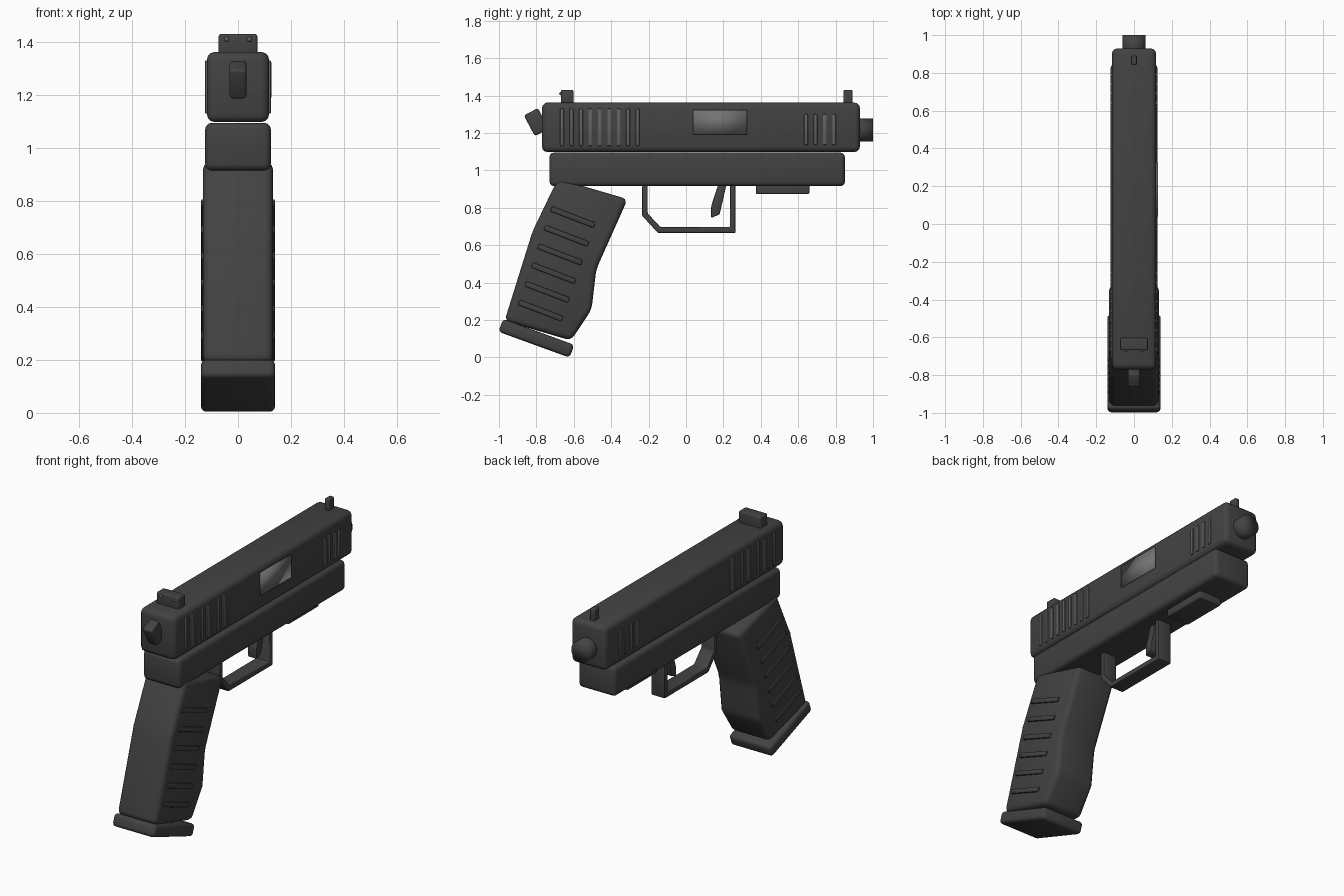
import bpy, bmesh, math
from mathutils import Matrix

if "Cube" in bpy.data.objects:
    bpy.data.objects.remove(bpy.data.objects["Cube"])


def material(name, value):
    m = bpy.data.materials.new(name)
    m.diffuse_color = (value, value, value, 1)
    m.use_nodes = True
    m.node_tree.nodes["Principled BSDF"].inputs["Base Color"].default_value = m.diffuse_color
    return m


BODY = material("dark grey", 0.055)
GROOVE = material("mid grey", 0.12)
STEEL = material("steel grey", 0.17)


def finish(name, bm, mat, bevel=0.0, segments=3, all_smooth=False):
    """Round the edges, set the shading and link the part."""
    if bevel:
        bmesh.ops.bevel(bm, geom=bm.edges[:], offset=bevel, segments=segments,
                        profile=0.5, affect='EDGES', clamp_overlap=True)
    bmesh.ops.recalc_face_normals(bm, faces=bm.faces[:])
    me = bpy.data.meshes.new(name)
    bm.to_mesh(me)
    bm.free()
    me.materials.append(mat)
    ob = bpy.data.objects.new(name, me)
    bpy.context.collection.objects.link(ob)
    bpy.ops.object.select_all(action='DESELECT')
    ob.select_set(True)
    bpy.context.view_layer.objects.active = ob
    if all_smooth:
        bpy.ops.object.shade_smooth()
    else:
        bpy.ops.object.shade_smooth_by_angle(angle=math.radians(35))
    return ob


def box(name, centre, size, mat=BODY, bevel=0.0, tilt=0.0, **kw):
    """Rounded box, tilted about the x axis."""
    bm = bmesh.new()
    bmesh.ops.create_cube(bm, size=1, matrix=Matrix.Diagonal((*size, 1)))
    bm.transform(Matrix.Translation(centre) @ Matrix.Rotation(math.radians(tilt), 4, 'X'))
    return finish(name, bm, mat, bevel, **kw)


def plate(name, outline, half_width, bevel, mat=BODY, **kw):
    """Side outline (y, z) extruded across x."""
    bm = bmesh.new()
    face = bm.faces.new([bm.verts.new((-half_width, y, z)) for y, z in outline])
    out = bmesh.ops.extrude_face_region(bm, geom=[face])
    moved = [v for v in out['geom'] if isinstance(v, bmesh.types.BMVert)]
    bmesh.ops.translate(bm, verts=moved, vec=(2 * half_width, 0, 0))
    return finish(name, bm, mat, bevel, **kw)


# Upper slide and lower frame
box("slide", (0, 0.08, 1.23), (0.235, 1.70, 0.265), bevel=0.03)
box("frame", (0, 0.06, 1.005), (0.248, 1.58, 0.18), bevel=0.025)
box("accessory_rail", (0, 0.517, 0.898), (0.15, 0.285, 0.05), bevel=0.008)

# Barrel end
bm = bmesh.new()
bmesh.ops.create_cone(bm, cap_ends=True, segments=32, radius1=0.061, radius2=0.061, depth=0.12,
                      matrix=Matrix.Translation((0, 0.94, 1.215)) @ Matrix.Rotation(math.pi / 2, 4, 'X'))
finish("barrel", bm, BODY, all_smooth=True)

# Ejection port on the right side only
box("ejection_port", (0.121, 0.182, 1.257), (0.012, 0.287, 0.133), STEEL, all_smooth=True)

# Slide serrations on both sides
for side, label in ((1, "right"), (-1, "left")):
    for i in range(9):
        box(f"rear_serration_{label}_{i}", (side * 0.115, -0.663 + i * 0.0505, 1.23),
            (0.02, 0.02, 0.2), GROOVE, 0.005, segments=2)
    for i in range(4):
        box(f"front_serration_{label}_{i}", (side * 0.115, 0.642 + i * 0.05, 1.218),
            (0.02, 0.02, 0.165), GROOVE, 0.005, segments=2)
    # Raised ridges on the grip
    for i in range(6):
        box(f"grip_ridge_{label}_{i}", (side * 0.13, -0.605 - i * 0.0343, 0.75 - i * 0.1),
            (0.02, 0.25, 0.03), BODY, 0.007, tilt=-21, segments=2)
    # Sight dots
    bm = bmesh.new()
    bmesh.ops.create_uvsphere(bm, u_segments=12, v_segments=8, radius=0.009,
                              matrix=Matrix.Translation((side * 0.043, -0.669, 1.41)))
    finish(f"sight_dot_{label}", bm, GROOVE, all_smooth=True)

# Sights and hammer
box("rear_sight", (0, -0.635, 1.392), (0.146, 0.066, 0.076), bevel=0.008)
box("front_sight", (0, 0.866, 1.39), (0.03, 0.05, 0.08), bevel=0.007)
box("hammer", (0, -0.80, 1.258), (0.064, 0.085, 0.125), bevel=0.012, tilt=28)

# Grip and its base
plate("grip", [(-0.685, 0.955), (-0.312, 0.846), (-0.48, 0.47), (-0.505, 0.255),
               (-0.615, 0.09), (-0.97, 0.195), (-0.82, 0.675)], 0.132, 0.03)
box("grip_base", (0, -0.80, 0.102), (0.28, 0.405, 0.073), bevel=0.02, tilt=-20)

# Trigger guard and trigger
plate("trigger_guard", [(-0.235, 0.918), (-0.235, 0.758), (-0.15, 0.665), (0.265, 0.665),
                        (0.265, 0.918), (0.235, 0.918), (0.235, 0.697), (-0.137, 0.697),
                        (-0.205, 0.77), (-0.205, 0.918)], 0.045, 0.006, segments=2)
plate("trigger", [(0.135, 0.745), (0.18, 0.765), (0.215, 0.918), (0.17, 0.918),
                  (0.135, 0.81)], 0.03, 0.006, segments=2)
